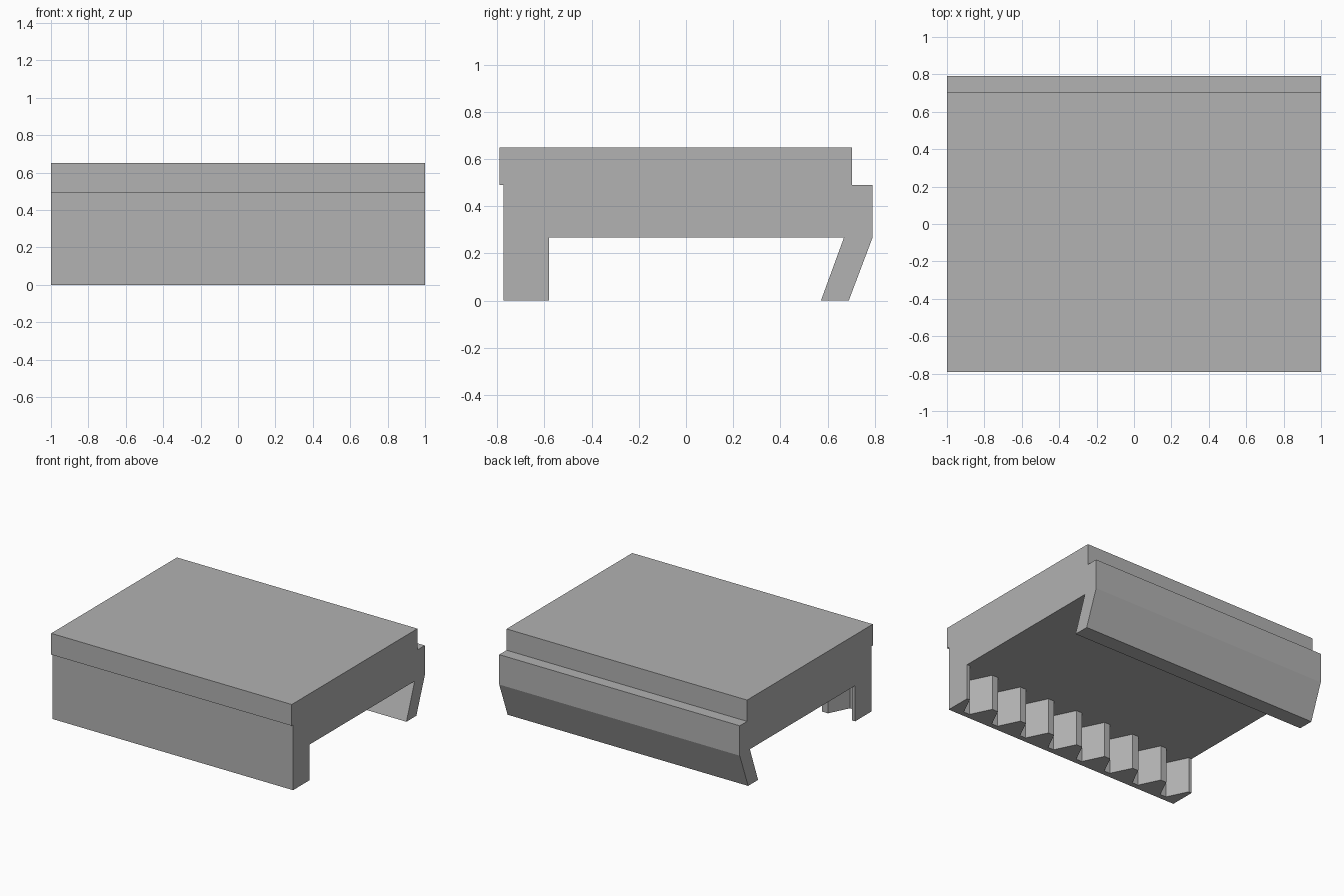
import bpy
import bmesh
from mathutils import Vector

# Remove the default cube
cube = bpy.data.objects.get("Cube")
if cube:
    bpy.data.objects.remove(cube, do_unlink=True)

HALF = 1.0           # half length along x
CEILING = 0.268      # underside of the slab
WALL_IN = -0.58      # inner side of the front wall
GROOVES = 8
PITCH = 2 * HALF / GROOVES

grey = bpy.data.materials.new("plain_grey")
grey.use_nodes = True
colour = (0.445, 0.445, 0.445, 1)
grey.diffuse_color = colour
grey.node_tree.nodes["Principled BSDF"].inputs["Base Color"].default_value = colour


def add_prism(bm, points, direction):
    """Extrude a closed outline along a direction."""
    base = bm.faces.new([bm.verts.new(p) for p in points])
    moved = bmesh.ops.extrude_face_region(bm, geom=[base], use_keep_orig=True)
    verts = [v for v in moved["geom"] if isinstance(v, bmesh.types.BMVert)]
    bmesh.ops.translate(bm, verts=verts, vec=Vector(direction))


def make_object(name, bm):
    bmesh.ops.recalc_face_normals(bm, faces=bm.faces)
    mesh = bpy.data.meshes.new(name)
    bm.to_mesh(mesh)
    bm.free()
    mesh.materials.append(grey)
    obj = bpy.data.objects.new(name, mesh)
    bpy.context.collection.objects.link(obj)
    return obj


# Clip body: slab, front lip, front wall, rear step and slanted rear hook
profile = [
    (-0.79, 0.65), (0.703, 0.65), (0.703, 0.49), (0.79, 0.49),
    (0.79, 0.265), (0.69, 0), (0.572, 0), (0.67, CEILING),
    (WALL_IN, CEILING), (WALL_IN, 0), (-0.774, 0), (-0.774, 0.49), (-0.79, 0.49),
]
bm = bmesh.new()
add_prism(bm, [(-HALF, y, z) for y, z in profile], (2 * HALF, 0, 0))
body = make_object("clip_body", bm)

# Tapered vertical grooves that leave a row of teeth inside the front wall
bm = bmesh.new()
mouth, floor, depth = 0.1, 0.025, 0.153
for i in range(GROOVES):
    x = -HALF + (i + 0.5) * PITCH
    outline = [(-floor, -depth), (floor, -depth), (mouth, 0),
               (mouth, 0.05), (-mouth, 0.05), (-mouth, 0)]
    add_prism(bm, [(x + dx, WALL_IN + dy, -0.1) for dx, dy in outline],
              (0, 0, CEILING + 0.1))
cutter = make_object("groove_cutter", bm)
cutter.hide_render = True

# Apply the cut and drop the cutter
cut = body.modifiers.new("grooves", 'BOOLEAN')
cut.operation = 'DIFFERENCE'
cut.solver = 'EXACT'
cut.object = cutter
bpy.context.view_layer.objects.active = body
body.select_set(True)
bpy.ops.object.modifier_apply(modifier=cut.name)
bpy.data.objects.remove(cutter, do_unlink=True)
